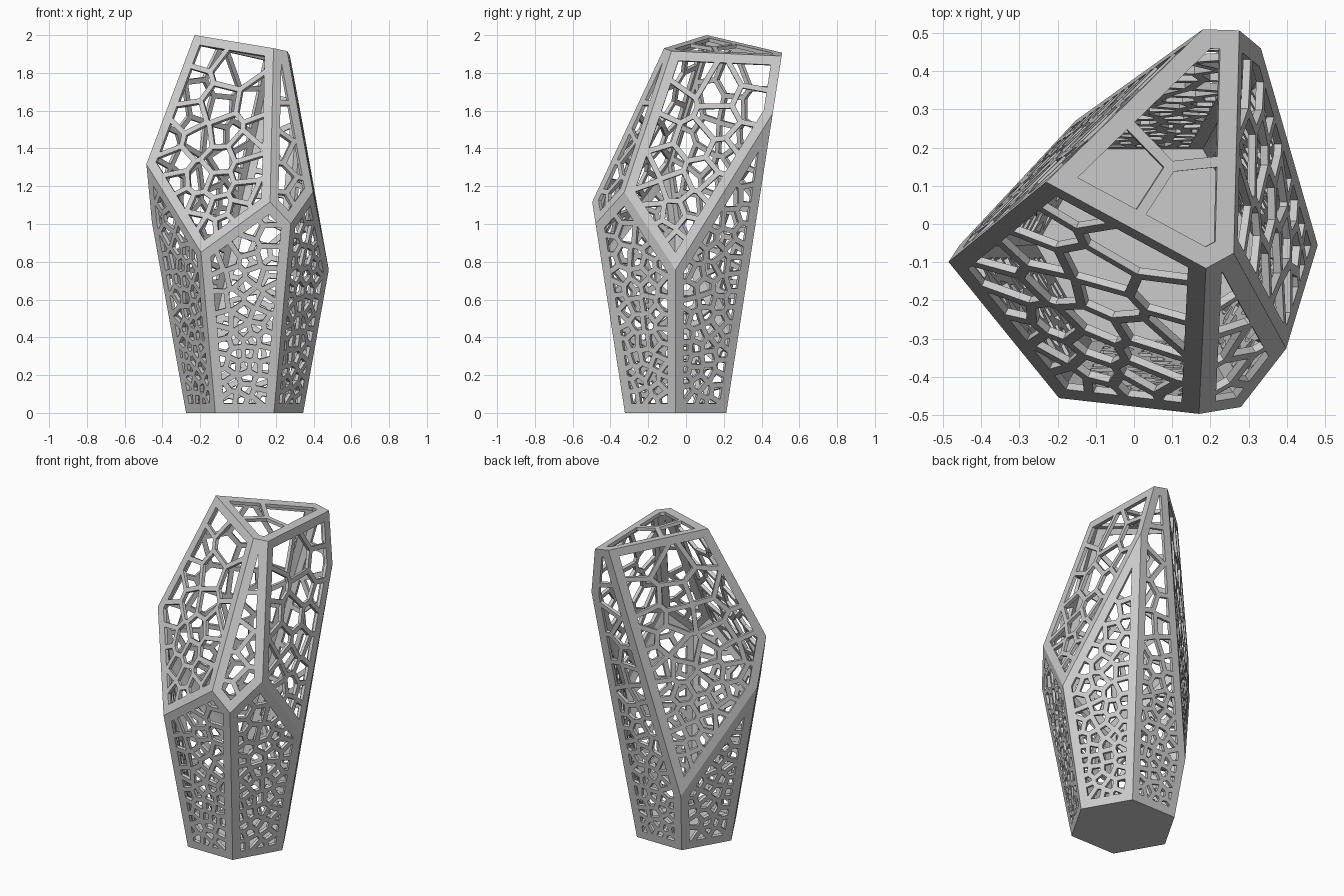
import bpy, bmesh, math, random
from mathutils import Vector
from mathutils.geometry import delaunay_2d_cdt

if "Cube" in bpy.data.objects:
    bpy.data.objects.remove(bpy.data.objects["Cube"])

random.seed(7)
MARGIN, BAR, THICK = 0.05, 0.028, 0.02
INSIDE = Vector((0, -0.05, 0.5))


def clip(poly, p, n):
    """Keep the part of a convex 2D polygon behind the line through p with normal n."""
    out = []
    for i, a in enumerate(poly):
        b = poly[(i + 1) % len(poly)]
        da, db = (a - p).dot(n), (b - p).dot(n)
        if da <= 0:
            out.append(a)
        if (da < 0 < db) or (db < 0 < da):
            out.append(a.lerp(b, da / (da - db)))
    return out


def area(poly):
    return 0.5 * sum(poly[i - 1].cross(poly[i]) for i in range(len(poly)))


def inset(poly, d):
    res = list(poly)
    for i, b in enumerate(poly):
        e = (b - poly[i - 1]).normalized()
        n = Vector((e.y, -e.x))
        res = clip(res, b - n * d, n)
    return res


def tidy(poly):
    return [p for i, p in enumerate(poly) if (p - poly[i - 1]).length > 0.002]


def spacing(z):
    return 0.052 + 0.037 * z * z


# Faceted body: tapered hexagon, cut by five sloping planes
bm = bmesh.new()
rings = []
for z in (0, 2.4):
    r = 0.31 + 0.179 * z
    rings.append([bm.verts.new((0.035 + r * math.cos(k * math.pi / 3),
                                -0.055 + r * math.sin(k * math.pi / 3), z)) for k in range(6)])
low, high = rings
bm.faces.new(low[::-1])
bm.faces.new(high)
for k in range(6):
    j = (k + 1) % 6
    bm.faces.new((low[k], low[j], high[j], high[k]))

peak, left = (-0.23, 0.11, 2.0), (-0.48, -0.095, 1.33)
ridge, front = (0.19, -0.115, 1.93), (0.17, -0.495, 1.12)
cuts = [
    (peak, ridge, (0.275, 0.49, 1.89)),                                 # top
    (peak, left, front),                                                # front left
    (ridge, (0.40, -0.32, 1.18), front),                                # front right
    ((0.26, -0.075, 1.92), (0.275, 0.49, 1.89), (0.478, -0.06, 0.77)),  # right
    (peak, (0.165, 0.495, 1.9), left),                                  # back left
]
for pts in cuts:
    a, b, c = map(Vector, pts)
    n = (b - a).cross(c - a).normalized()
    if (INSIDE - a).dot(n) > 0:
        n = -n
    bmesh.ops.bisect_plane(bm, geom=bm.verts[:] + bm.edges[:] + bm.faces[:], dist=1e-5,
                           plane_co=a, plane_no=n, clear_outer=True)
    bmesh.ops.edgeloop_fill(bm, edges=[e for e in bm.edges if e.is_boundary])
bmesh.ops.recalc_face_normals(bm, faces=bm.faces[:])


def cell_holes(poly, to3d):
    """Cellular openings inside the frame of one facet, larger towards the top."""
    frame = inset(poly, MARGIN)
    if len(frame) < 3:
        return []
    xs, ys = [p.x for p in frame], [p.y for p in frame]
    seeds = []
    for _ in range(3500):
        p = Vector((random.uniform(min(xs), max(xs)), random.uniform(min(ys), max(ys))))
        if any((frame[i] - frame[i - 1]).cross(p - frame[i - 1]) < 0 for i in range(len(frame))):
            continue
        s = spacing(to3d(p).z)
        if all((p - q).length > s for q in seeds):
            seeds.append(p)
    holes = []
    for p in seeds:
        cell = frame
        for q in seeds:
            d = q - p
            if q is not p and d.length < 0.9:
                n = d.normalized()
                cell = clip(cell, (p + q) / 2 - n * BAR / 2, n)
        cell = tidy(cell)
        if len(cell) > 2 and area(cell) > 8e-5:
            holes.append(cell)
    return holes


# Perforated shell: every facet but the base gets a cellular lattice
shell = bmesh.new()
for f in bm.faces:
    n = f.normal.copy()
    o = f.verts[0].co.copy()
    u = (f.verts[1].co - o).normalized()
    v = n.cross(u)

    def to3d(p):
        return o + u * p.x + v * p.y

    outer = [Vector(((w.co - o).dot(u), (w.co - o).dot(v))) for w in f.verts]
    if n.z < -0.9:
        shell.faces.new([shell.verts.new(to3d(p)) for p in outer])
        continue
    polys = [outer] + cell_holes(outer, to3d)
    pts, ids = [], []
    for poly in polys:
        ids.append(list(range(len(pts), len(pts) + len(poly))))
        pts += poly
    verts, _, faces, _, _, source = delaunay_2d_cdt(pts, [], ids, 1, 1e-6, True)
    made = [shell.verts.new(to3d(p)) for p in verts]
    for tri, src in zip(faces, source):
        if all(s == 0 for s in src):
            shell.faces.new([made[i] for i in tri])
bmesh.ops.remove_doubles(shell, verts=shell.verts[:], dist=2e-4)
loose = [w for w in shell.verts if not w.link_faces]
bmesh.ops.delete(shell, geom=loose, context='VERTS')

mesh = bpy.data.meshes.new("lattice_shell")
shell.to_mesh(mesh)
shell.free()
bm.free()
obj = bpy.data.objects.new("lattice_shell", mesh)
bpy.context.collection.objects.link(obj)

# Wall thickness, grown inwards
mod = obj.modifiers.new("wall", 'SOLIDIFY')
mod.thickness = THICK
mod.offset = -1
mod.use_even_offset = True
